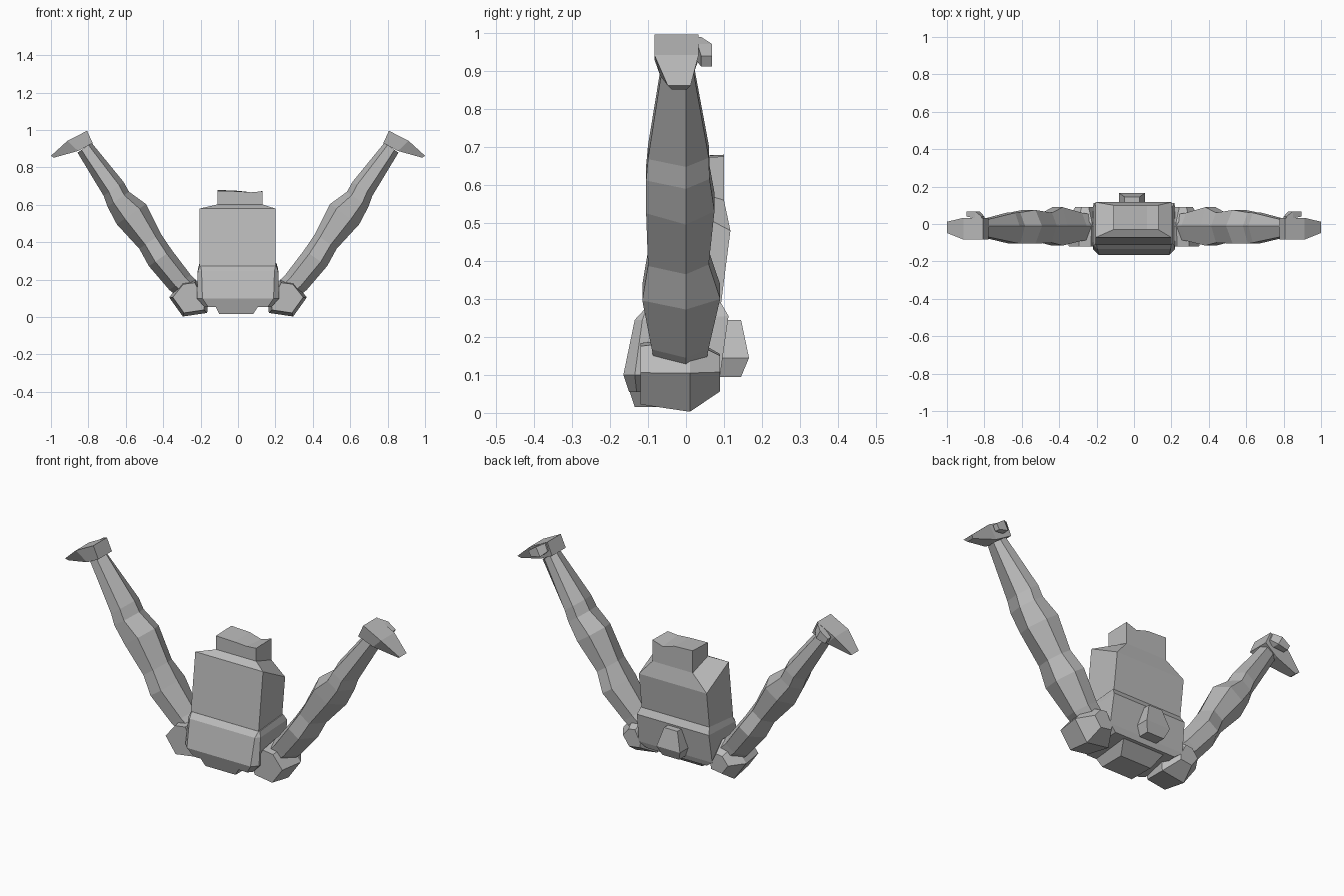
import bpy, bmesh
from mathutils import Vector

if "Cube" in bpy.data.objects:
    bpy.data.objects.remove(bpy.data.objects["Cube"])

grey = bpy.data.materials.new("plain grey")
grey.use_nodes = True
grey.diffuse_color = (0.5, 0.5, 0.5, 1)
grey.node_tree.nodes["Principled BSDF"].inputs["Base Color"].default_value = (0.5, 0.5, 0.5, 1)


def loft(name, rings, side=1):
    """Skin a row of equal-sized point rings and cap both ends."""
    bm = bmesh.new()
    vs = [[bm.verts.new((x * side, y, z)) for x, y, z in r] for r in rings]
    n = len(vs[0])
    for a, b in zip(vs, vs[1:]):
        for i in range(n):
            j = (i + 1) % n
            bm.faces.new((a[i], a[j], b[j], b[i]))
    bm.faces.new(vs[0])
    bm.faces.new(vs[-1])
    bmesh.ops.recalc_face_normals(bm, faces=bm.faces)
    me = bpy.data.meshes.new(name)
    bm.to_mesh(me)
    bm.free()
    me.materials.append(grey)
    ob = bpy.data.objects.new(name, me)
    bpy.context.collection.objects.link(ob)
    return ob


def slab(x0, x1, y0, y1, zf, zb):
    """Four-cornered ring with its own front and back heights."""
    return [(x0, y0, zf), (x1, y0, zf), (x1, y1, zb), (x0, y1, zb)]


def chest_ring(hw, y0, y1, zf, zb, c):
    """Ring with its two front corners cut off."""
    return [(-hw, y0 + c, zf), (c - hw, y0, zf), (hw - c, y0, zf),
            (hw, y0 + c, zf), (hw, y1, zb), (-hw, y1, zb)]


# Trunk
loft("chest", [chest_ring(0.18, -0.15, 0.08, 0.055, 0.07, 0.02),
               chest_ring(0.22, -0.165, 0.09, 0.10, 0.10, 0.03),
               chest_ring(0.215, -0.135, 0.112, 0.245, 0.255, 0.02),
               chest_ring(0.205, -0.11, 0.092, 0.272, 0.29, 0.005)])
loft("abdomen", [slab(-0.205, 0.2, -0.11, 0.092, 0.27, 0.285),
                 slab(-0.205, 0.2, -0.072, 0.117, 0.58, 0.48),
                 slab(-0.11, 0.13, -0.03, 0.1, 0.602, 0.56)])
loft("waist_stub", [[(x, -0.03, 0.59), (x, 0.1, 0.55), (x, 0.1, zb), (x, -0.03, zf)]
                    for x, zf, zb in ((-0.11, 0.675, 0.68), (0.0, 0.672, 0.675),
                                      (0.07, 0.667, 0.655), (0.13, 0.672, 0.675))])
loft("neck_stub", [slab(-0.10, 0.08, -0.135, 0.0, 0.015, 0.015),
                   slab(-0.13, 0.12, -0.155, 0.07, 0.075, 0.075)])
loft("back_nub", [slab(-0.06, 0.04, 0.06, 0.145, 0.095, 0.095),
                  slab(-0.08, 0.06, 0.06, 0.166, 0.145, 0.145),
                  slab(-0.05, 0.03, 0.06, 0.145, 0.245, 0.245)])

# Arm stations: centre x, centre z, half width, front y, back y
ARM = [(0.25, 0.13, 0.065, -0.08, 0.05),
       (0.31, 0.185, 0.07, -0.09, 0.06),
       (0.415, 0.315, 0.075, -0.115, 0.09),
       (0.47, 0.405, 0.07, -0.10, 0.06),
       (0.57, 0.55, 0.095, -0.105, 0.075),
       (0.64, 0.63, 0.07, -0.105, 0.062),
       (0.665, 0.685, 0.065, -0.10, 0.06),
       (0.82, 0.905, 0.046, -0.065, 0.02)]
OUT = Vector((0.82, 0, -0.57))


def arm_ring(x, z, w, y0, y1):
    """Six-sided section with ridges along the outer and inner edges."""
    c = Vector((x, 0, z))
    spots = ((1, 0.0), (0.45, y0), (-0.55, y0), (-1, -0.01), (-0.55, y1), (0.35, y1))
    return [c + OUT * (w * k) + Vector((0, y, 0)) for k, y in spots]


SHOULDER = [(0.295, 0.003), (0.368, 0.105), (0.30, 0.19), (0.225, 0.2), (0.16, 0.07), (0.165, 0.022)]


def shoulder_ring(y, s):
    return [(0.26 + (x - 0.26) * s, y, 0.11 + (z - 0.11) * s) for x, z in SHOULDER]


def hand_ring(top, bottom, y0, y1, taper=0.0):
    (tx, tz), (bx, bz) = top, bottom
    return [(tx, y0, tz), (tx, y1, tz), (bx, y1 - taper, bz), (bx, y0 + taper, bz)]


for side, label in ((1, "left"), (-1, "right")):
    loft(label + "_shoulder", [shoulder_ring(-0.12, 0.82), shoulder_ring(0.01, 1),
                               shoulder_ring(0.09, 0.5)], side)
    loft(label + "_arm", [arm_ring(*a) for a in ARM], side)
    loft(label + "_hand", [hand_ring((0.807, 0.996), (0.777, 0.93), -0.083, 0.033),
                           hand_ring((0.912, 0.942), (0.855, 0.888), -0.083, 0.033, 0.015),
                           hand_ring((1.0, 0.862), (0.985, 0.852), -0.048, 0.012, 0.01)], side)
    # Thumb hooks off the back edge of the hand
    loft(label + "_thumb", [hand_ring((0.815, 0.99), (0.80, 0.95), 0.02, 0.04),
                            hand_ring((0.85, 0.972), (0.825, 0.925), 0.03, 0.068),
                            hand_ring((0.895, 0.94), (0.88, 0.912), 0.04, 0.068)], side)
